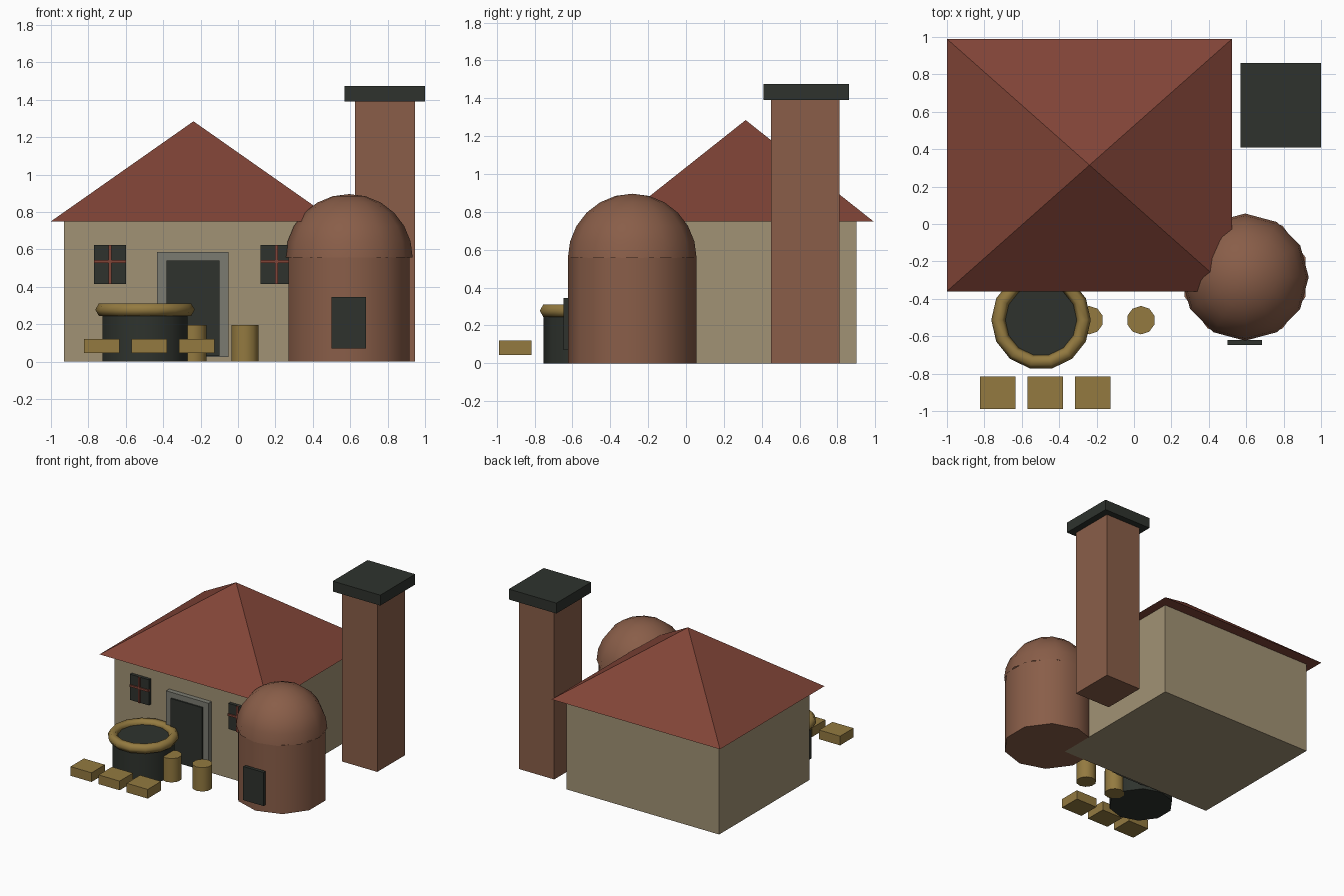
import bpy, bmesh, math

if "Cube" in bpy.data.objects:
    bpy.data.objects.remove(bpy.data.objects["Cube"])


def material(name, r, g, b):
    lin = [(c / 255) ** 2.2 for c in (r, g, b)]
    m = bpy.data.materials.new(name)
    m.diffuse_color = (*lin, 1)
    m.use_nodes = True
    m.node_tree.nodes["Principled BSDF"].inputs["Base Color"].default_value = m.diffuse_color
    return m


PLASTER = material("plaster", 160, 145, 116)
TILE = material("tile", 128, 70, 58)
BRICK = material("brick", 136, 94, 74)
DARK = material("dark", 50, 54, 49)
WOOD = material("wood", 146, 121, 66)
STONE = material("stone", 122, 122, 112)


def finish(name, mat, smooth=False):
    ob = bpy.context.object
    ob.name = name
    ob.data.materials.append(mat)
    if smooth:
        bpy.ops.object.shade_smooth_by_angle(angle=math.radians(40))
    return ob


def box(name, mat, x0, x1, y0, y1, z0, z1):
    bpy.ops.mesh.primitive_cube_add(size=1, location=((x0 + x1) / 2, (y0 + y1) / 2, (z0 + z1) / 2))
    bpy.context.object.scale = (x1 - x0, y1 - y0, z1 - z0)
    bpy.ops.object.transform_apply(location=False, rotation=False, scale=True)
    return finish(name, mat)


def cylinder(name, mat, x, y, r, z0, z1, sides=10):
    bpy.ops.mesh.primitive_cylinder_add(vertices=sides, radius=r, depth=z1 - z0,
                                        location=(x, y, (z0 + z1) / 2))
    return finish(name, mat, True)


# House walls and pyramid roof
box("walls", PLASTER, -0.93, 0.45, -0.27, 0.9, 0, 0.75)
bpy.ops.mesh.primitive_cone_add(vertices=4, radius1=math.sqrt(0.5), depth=0.535,
                                location=(-0.238, 0.315, 1.0175), rotation=(0, 0, math.pi / 4))
bpy.ops.object.transform_apply(location=False, rotation=True, scale=False)
bpy.context.object.scale = (1.525, 1.35, 1)
bpy.ops.object.transform_apply(location=False, rotation=False, scale=True)
finish("roof", TILE)

# Door and frame
box("door_frame", STONE, -0.433, -0.05, -0.31, -0.26, 0.025, 0.585)
box("door", DARK, -0.383, -0.1, -0.322, -0.28, 0.03, 0.54)

# Windows with crossed bars
for side, x in (("left", -0.685), ("right", 0.205)):
    box(side + "_window", DARK, x - 0.085, x + 0.085, -0.295, -0.26, 0.415, 0.625)
    box(side + "_window_upright", TILE, x - 0.008, x + 0.008, -0.305, -0.28, 0.415, 0.625)
    box(side + "_window_crossbar", TILE, x - 0.085, x + 0.085, -0.305, -0.28, 0.527, 0.543)

# Chimney and cap
box("chimney", BRICK, 0.625, 0.945, 0.45, 0.81, 0, 1.39)
box("chimney_cap", DARK, 0.57, 1.0, 0.41, 0.86, 1.39, 1.475)

# Domed oven
OX, OY, R = 0.594, -0.284, 0.34
cylinder("oven_body", BRICK, OX, OY, R, 0, 0.56)
bpy.ops.mesh.primitive_uv_sphere_add(segments=12, ring_count=12, radius=R, location=(OX, OY, 0.556))
dome = bpy.context.object
bm = bmesh.new()
bm.from_mesh(dome.data)
bmesh.ops.delete(bm, geom=[v for v in bm.verts if v.co.z < -0.01], context='VERTS')
bm.to_mesh(dome.data)
bm.free()
finish("oven_dome", BRICK, True)
box("oven_door", DARK, 0.5, 0.685, -0.647, -0.62, 0.07, 0.345)

# Tub with rounded rim
cylinder("tub", DARK, -0.497, -0.513, 0.24, 0, 0.28)
bpy.ops.mesh.primitive_torus_add(location=(-0.497, -0.513, 0.278), major_radius=0.228, minor_radius=0.038,
                                 major_segments=14, minor_segments=6)
finish("tub_rim", WOOD)
bpy.ops.object.shade_smooth_by_angle(angle=math.radians(65))

# Stumps
for i, x in enumerate((-0.24, 0.037)):
    cylinder(f"stump_{i + 1}", WOOD, x, -0.514, 0.076, 0, 0.195)

# Row of blocks in front
for i, x in enumerate((-0.728, -0.474, -0.22)):
    box(f"block_{i + 1}", WOOD, x - 0.095, x + 0.095, -0.988, -0.815, 0.045, 0.12)
